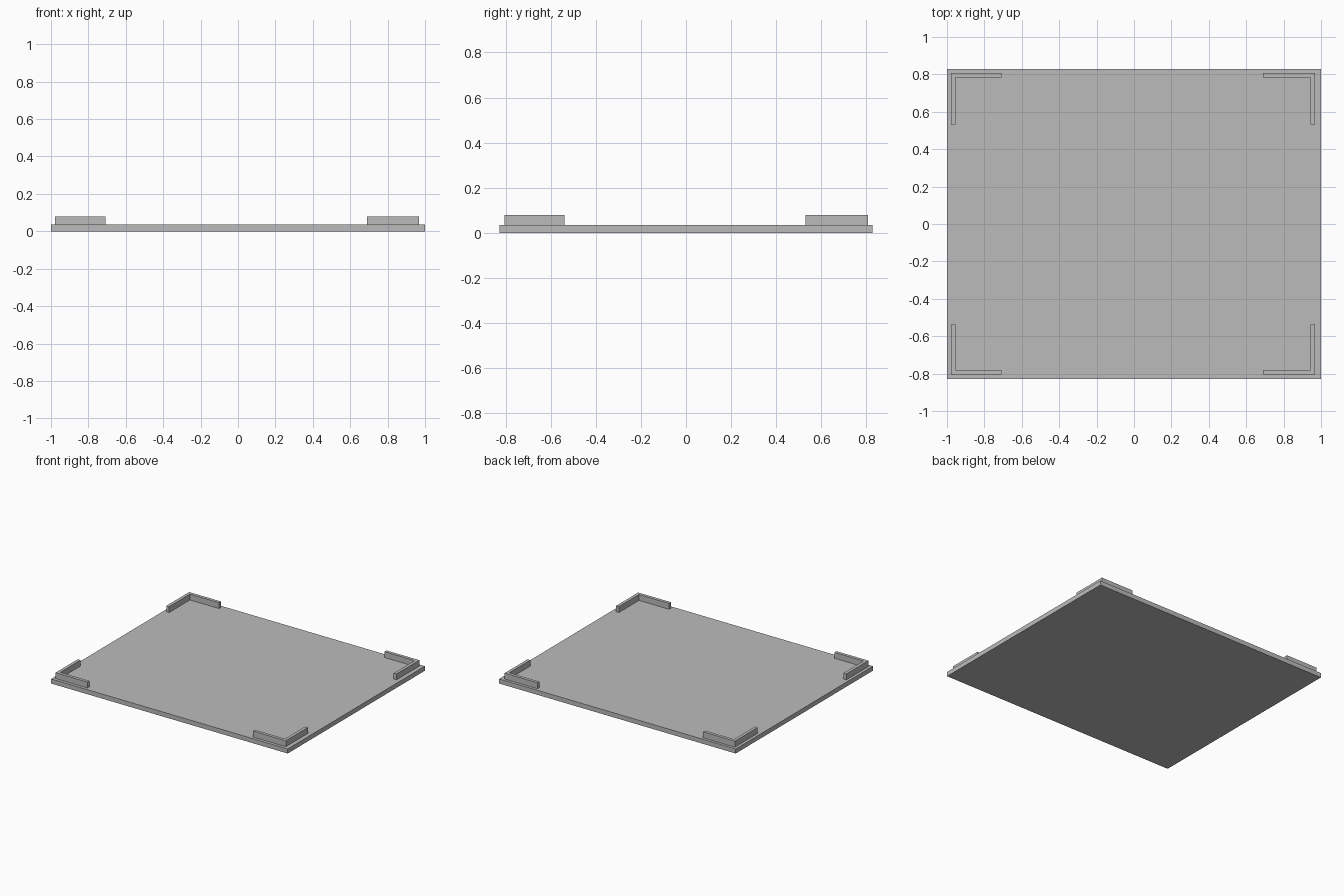
import bpy
import bmesh

cube = bpy.data.objects.get("Cube")
if cube:
    bpy.data.objects.remove(cube, do_unlink=True)

# Single plain grey
grey = bpy.data.materials.new("grey")
grey.use_nodes = True
colour = (0.5, 0.5, 0.5, 1)
grey.diffuse_color = colour
grey.node_tree.nodes["Principled BSDF"].inputs["Base Color"].default_value = colour

BASE_TOP, TOP = 0.035, 0.08
WALL = 0.024


def prism(name, outline, z0, z1):
    """Extrude a flat outline from z0 up to z1."""
    bm = bmesh.new()
    face = bm.faces.new([bm.verts.new((x, y, z0)) for x, y in outline])
    up = bmesh.ops.extrude_face_region(bm, geom=[face])["geom"]
    verts = [v for v in up if isinstance(v, bmesh.types.BMVert)]
    bmesh.ops.translate(bm, verts=verts, vec=(0, 0, z1 - z0))
    bmesh.ops.recalc_face_normals(bm, faces=bm.faces)
    mesh = bpy.data.meshes.new(name)
    bm.to_mesh(mesh)
    bm.free()
    mesh.materials.append(grey)
    obj = bpy.data.objects.new(name, mesh)
    bpy.context.collection.objects.link(obj)


# Flat base plate
prism("base_plate", [(-1, -0.828), (1, -0.828), (1, 0.828), (-1, 0.828)], 0, BASE_TOP)

# L-shaped corner lips: outer corner and arm end on each axis
for side, x, x_end in (("right", -0.978, -0.709), ("left", 0.968, 0.69)):
    for end, y, y_end in (("front", -0.805, -0.538), ("back", 0.807, 0.531)):
        xi = x - WALL if x > 0 else x + WALL
        yi = y - WALL if y > 0 else y + WALL
        outline = [(x, y), (x_end, y), (x_end, yi), (xi, yi), (xi, y_end), (x, y_end)]
        prism(f"{end}_{side}_corner_lip", outline, BASE_TOP, TOP)
